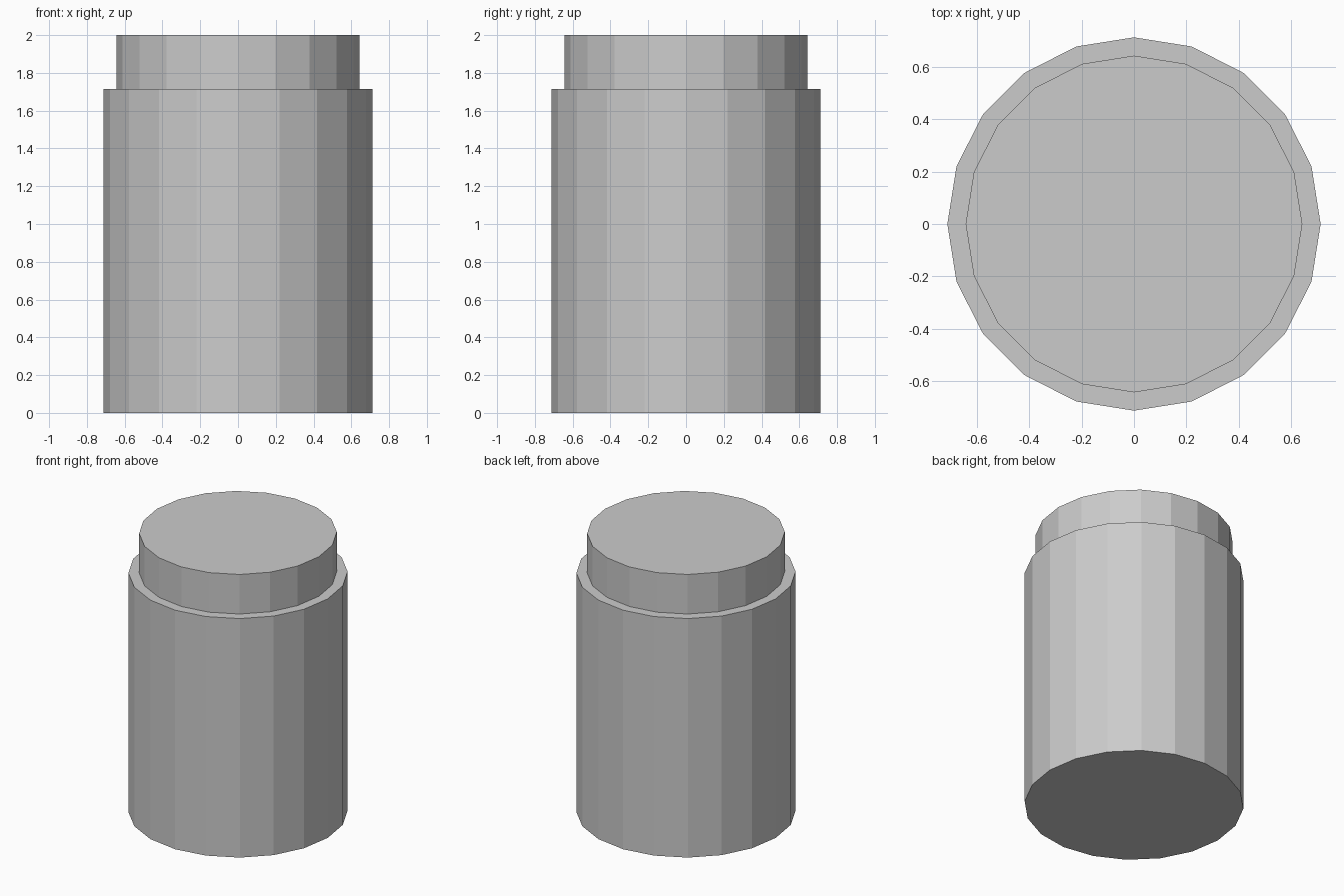
import bpy
import bmesh

if "Cube" in bpy.data.objects:
    bpy.data.objects.remove(bpy.data.objects["Cube"])

SIDES = 20
BODY_RADIUS, NECK_RADIUS = 0.713, 0.643
SHOULDER_Z, TOP_Z = 1.716, 2.0

bm = bmesh.new()

# Body: 20-sided cylinder standing on the ground
bmesh.ops.create_cone(bm, cap_ends=True, segments=SIDES, radius1=BODY_RADIUS,
                      radius2=BODY_RADIUS, depth=SHOULDER_Z)
bmesh.ops.translate(bm, verts=bm.verts, vec=(0, 0, SHOULDER_Z / 2))
bm.normal_update()

# Shoulder: step the top face inward
top = next(f for f in bm.faces if f.normal.z > 0.9)
inner = bmesh.ops.extrude_discrete_faces(bm, faces=[top])["faces"][0]
scale = NECK_RADIUS / BODY_RADIUS
bmesh.ops.scale(bm, verts=inner.verts, vec=(scale, scale, 1))

# Neck: raise the inner face
cap = bmesh.ops.extrude_discrete_faces(bm, faces=[inner])["faces"][0]
bmesh.ops.translate(bm, verts=cap.verts, vec=(0, 0, TOP_Z - SHOULDER_Z))

bmesh.ops.recalc_face_normals(bm, faces=bm.faces)
mesh = bpy.data.meshes.new("stepped_canister")
bm.to_mesh(mesh)
bm.free()
bpy.context.collection.objects.link(bpy.data.objects.new("stepped_canister", mesh))
